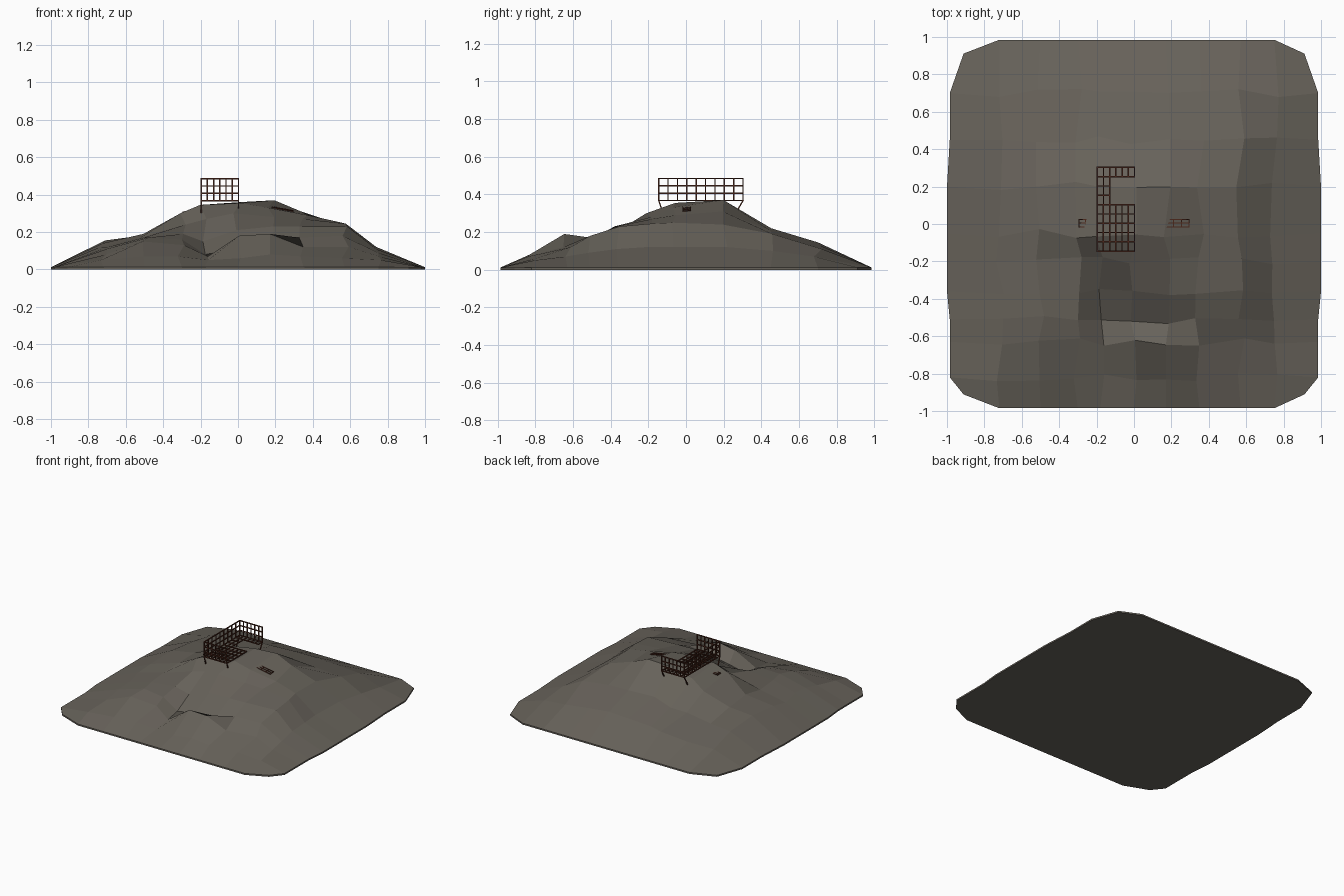
import bpy, bmesh, random
from mathutils import Vector

if "Cube" in bpy.data.objects:
    bpy.data.objects.remove(bpy.data.objects["Cube"])

random.seed(4)


def material(name, rgb):
    m = bpy.data.materials.new(name)
    m.diffuse_color = (*rgb, 1)
    m.use_nodes = True
    m.node_tree.nodes["Principled BSDF"].inputs["Base Color"].default_value = m.diffuse_color
    return m


ROCK = material("grey brown rock", (0.135, 0.122, 0.102))
RUST = material("dark rust", (0.075, 0.022, 0.012))


def finish(bm, name, mat):
    bmesh.ops.recalc_face_normals(bm, faces=bm.faces)
    me = bpy.data.meshes.new(name)
    bm.to_mesh(me)
    bm.free()
    me.materials.append(mat)
    ob = bpy.data.objects.new(name, me)
    bpy.context.collection.objects.link(ob)
    return ob


# Rocky mound: coarse height grid, rows run front to back
XS = [-.985, -.72, -.5, -.3, -.18, 0, .17, .35, .57, .75, .985]
YS = [-.985, -.82, -.63, -.51, -.36, -.2, -.05, .2, .45, .7, .985]
H = [
    [.05, .07, .07, .05, .06, .08, .07, .06, .05],
    [.08, .15, .13, .07, .18, .19, .12, .12, .07],
    [.11, .17, .16, .08, .11, .14, .17, .18, .09],
    [.12, .17, .19, .15, .21, .23, .23, .23, .11],
    [.12, .17, .24, .27, .30, .28, .27, .245, .12],
    [.14, .19, .30, .345, .355, .33, .29, .25, .12],
    [.155, .18, .26, .32, .36, .37, .31, .24, .12],
    [.13, .14, .17, .19, .215, .22, .21, .19, .10],
    [.08, .10, .12, .13, .14, .145, .13, .11, .07],
]
RIM = 0.012
bm = bmesh.new()
n = len(XS)
grid = []
for j, y in enumerate(YS):
    row = []
    for i, x in enumerate(XS):
        ex, ey = i in (0, n - 1), j in (0, n - 1)
        if ex and ey:                       # rounded corners
            row.append(bm.verts.new((x * .925, y * .925, RIM)))
        elif ex or ey:                      # thin rim
            bulge = 1.015 if (ex and abs(y) < .4) else 1
            row.append(bm.verts.new((x * bulge, y, RIM)))
        else:
            dx, dy = random.uniform(-.025, .025), random.uniform(-.025, .025)
            row.append(bm.verts.new((x + dx, y + dy, H[j - 1][i - 1])))
    grid.append(row)
for j in range(n - 1):
    for i in range(n - 1):
        bm.faces.new((grid[j][i], grid[j][i + 1], grid[j + 1][i + 1], grid[j + 1][i]))
# Flat underside
rim = [e for e in bm.edges if e.is_boundary]
skirt = bmesh.ops.extrude_edge_only(bm, edges=rim)["geom"]
for v in skirt:
    if isinstance(v, bmesh.types.BMVert):
        v.co.z = 0
bmesh.ops.holes_fill(bm, edges=[e for e in skirt if isinstance(e, bmesh.types.BMEdge)])
finish(bm, "rocky_mound", ROCK)


# Bars and lattices
def bar(bm, a, b, t=.007):
    a, b = Vector(a), Vector(b)
    d = b - a
    q = d.to_track_quat('Z', 'Y')
    r = bmesh.ops.create_cube(bm, size=1)
    for v in r["verts"]:
        c = Vector((v.co.x * t, v.co.y * t, v.co.z * (d.length + t)))
        v.co = q @ c + (a + b) / 2


def lattice(bm, origin, u, v, nu, nv, t=.007):
    o, u, v = Vector(origin), Vector(u), Vector(v)
    for i in range(nu + 1):
        p = o + u * (i / nu)
        bar(bm, p, p + v, t)
    for j in range(nv + 1):
        p = o + v * (j / nv)
        bar(bm, p, p + u, t)


X0, X1, Y0, Y1, Z0, HT = -.197, .003, -.145, .303, .368, .117

# Open floor: front deck, side walkway, back walkway
bm = bmesh.new()
lattice(bm, (X0, Y0, Z0), (.2, 0, 0), (0, .248, 0), 6, 5)
lattice(bm, (X0, .103, Z0), (.067, 0, 0), (0, .2, 0), 2, 4)
lattice(bm, (X0 + .067, .253, Z0), (.133, 0, 0), (0, .05, 0), 4, 1)
finish(bm, "platform_floor", RUST)

# Railings on the left, front and back
bm = bmesh.new()
lattice(bm, (X0, Y0, Z0), (0, Y1 - Y0, 0), (0, 0, HT), 9, 3)
for y in (Y0, Y1):
    lattice(bm, (X0, y, Z0), (X1 - X0, 0, 0), (0, 0, HT), 6, 3)
finish(bm, "railings", RUST)

# Support struts
bm = bmesh.new()
for x in (X0, X1):
    bar(bm, (x, Y1, Z0), (x, Y1 - .04, Z0 - .07))
    bar(bm, (x, Y0, Z0), (x, Y0 + .03, Z0 - .09))
finish(bm, "struts", RUST)

# Loose broken grating on the slopes
bm = bmesh.new()
lattice(bm, (.17, -.015, .333), (.125, 0, -.022), (0, .04, .004), 3, 2, .005)
lattice(bm, (-.295, -.015, .308), (.07, 0, .006), (0, .04, 0), 2, 2, .005)
finish(bm, "loose_grating", RUST)
